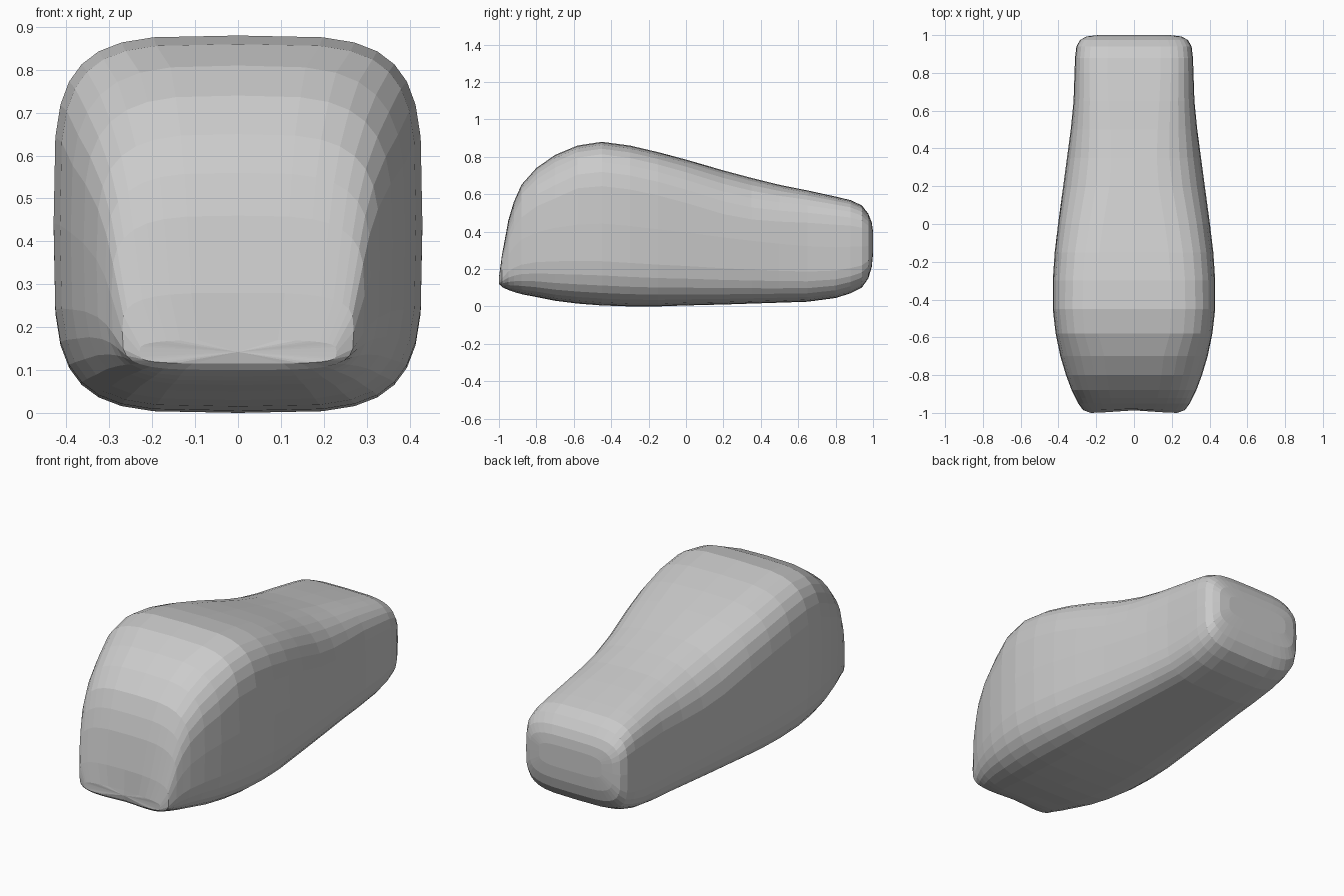
import bpy, bmesh, math

# Cross-section stations along the length: y, bottom z, top z, half width
STATIONS = [
    (-1.00, 0.115, 0.17, 0.23), (-0.985, 0.10, 0.28, 0.27), (-0.95, 0.085, 0.46, 0.295),
    (-0.92, 0.075, 0.56, 0.31), (-0.88, 0.065, 0.65, 0.33), (-0.80, 0.05, 0.74, 0.36),
    (-0.70, 0.03, 0.81, 0.39), (-0.58, 0.015, 0.86, 0.415), (-0.45, 0.005, 0.88, 0.43),
    (-0.30, 0.0, 0.86, 0.43), (-0.15, 0.0, 0.825, 0.42), (0.0, 0.005, 0.785, 0.402),
    (0.2, 0.01, 0.727, 0.375), (0.35, 0.015, 0.687, 0.355), (0.5, 0.02, 0.65, 0.335),
    (0.65, 0.025, 0.62, 0.32), (0.8, 0.045, 0.587, 0.315), (0.88, 0.07, 0.568, 0.312),
    (0.94, 0.10, 0.54, 0.305), (0.975, 0.15, 0.495, 0.285), (0.993, 0.21, 0.45, 0.25),
    (1.0, 0.28, 0.40, 0.19),
]
SEGS = 32


def spow(v, p):
    return math.copysign(abs(v) ** p, v)


def ring_points(y, lo, hi, w):
    # Rounded-box section; shoulders are softer along the sloping middle
    n_top = 4.2 - 1.2 * math.exp(-((y - 0.3) / 0.35) ** 2)
    if y < -0.6:
        n_top = 3.6
    pts = []
    for i in range(SEGS):
        t = 2 * math.pi * i / SEGS
        c, s = math.cos(t), math.sin(t)
        n = n_top if s > 0 else 4.2
        x = w * spow(c, 2 / n)
        z = (lo + hi) / 2 + (hi - lo) / 2 * spow(s, 2 / n)
        # Shallow central notch at the low front edge
        k = math.exp(-(x / 0.12) ** 2) * max(0, 1 - abs(z - 0.12) / 0.25)
        dy = 0.02 * k * max(0, (-0.85 - y) / 0.15)
        pts.append((x, y + dy, z))
    return pts


# Body: loft through the stations, closed at both ends
bm = bmesh.new()
rings = [[bm.verts.new(p) for p in ring_points(*s)] for s in STATIONS]
for a, b in zip(rings, rings[1:]):
    for i in range(SEGS):
        j = (i + 1) % SEGS
        bm.faces.new((a[i], a[j], b[j], b[i]))
for ring in (rings[0], rings[-1]):
    centre = bm.verts.new([sum(v.co[k] for v in ring) / SEGS for k in range(3)])
    if ring is rings[0]:
        centre.co.y += 0.01
    for i in range(SEGS):
        bm.faces.new((ring[i], ring[(i + 1) % SEGS], centre))
bmesh.ops.recalc_face_normals(bm, faces=bm.faces)
mesh = bpy.data.meshes.new("body")
bm.to_mesh(mesh)
bm.free()
body = bpy.data.objects.new("body", mesh)
bpy.context.collection.objects.link(body)
